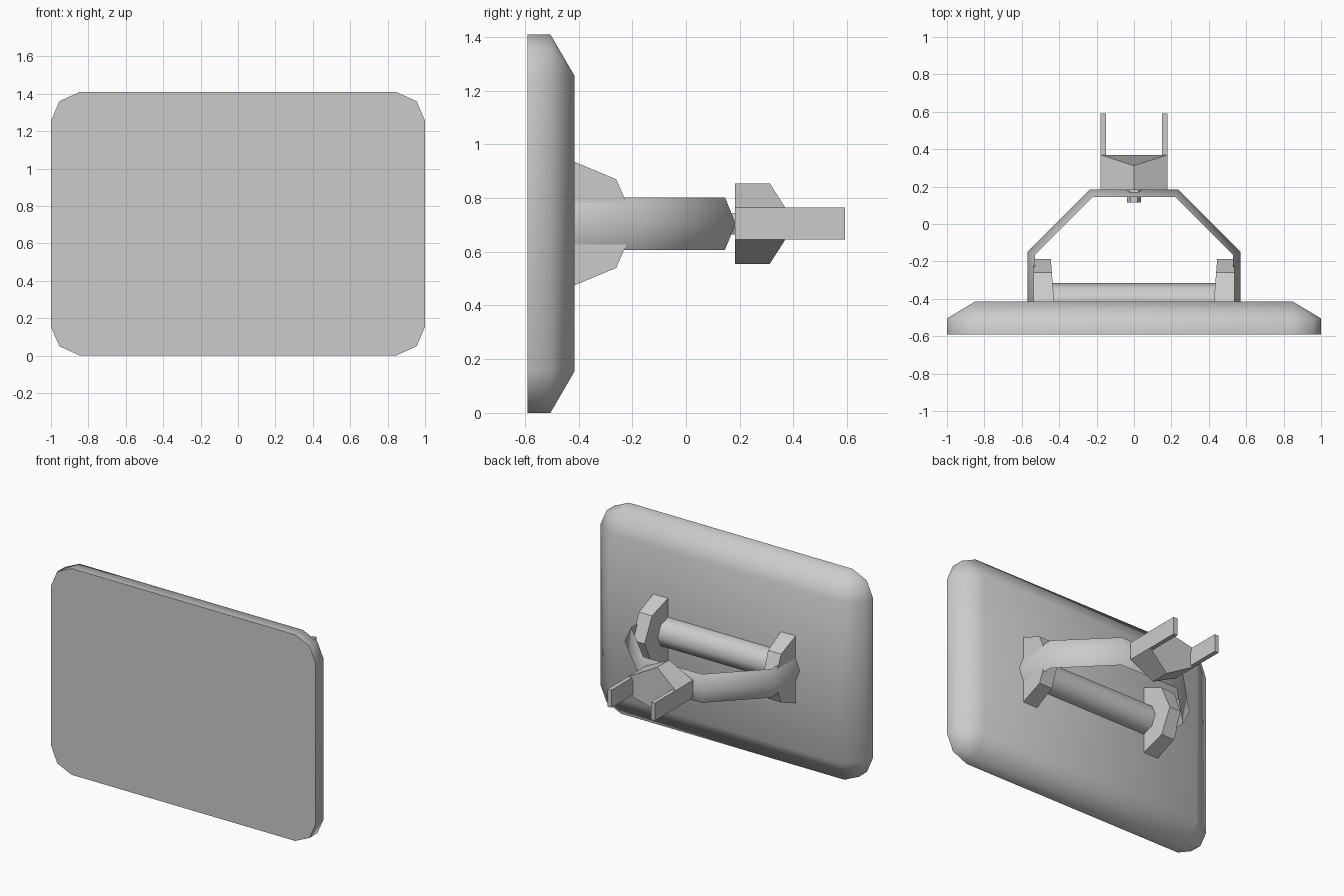
import bpy, bmesh, math

cube = bpy.data.objects.get("Cube")
if cube:
    bpy.data.objects.remove(cube, do_unlink=True)

grey = bpy.data.materials.new("light_grey")
grey.use_nodes = True
COLOR = (0.6, 0.6, 0.6, 1)
grey.diffuse_color = COLOR
grey.node_tree.nodes["Principled BSDF"].inputs["Base Color"].default_value = COLOR

MID = 0.705  # height of the centre line


def loft(name, rings, smooth=None):
    """Skin equal-length rings of points, cap both ends, weld doubles."""
    bm = bmesh.new()
    loops = [[bm.verts.new(p) for p in ring] for ring in rings]
    n = len(loops[0])
    for a, b in zip(loops, loops[1:]):
        for i in range(n):
            j = (i + 1) % n
            bm.faces.new((a[i], a[j], b[j], b[i]))
    bm.faces.new(loops[0])
    bm.faces.new(loops[-1])
    bmesh.ops.remove_doubles(bm, verts=bm.verts, dist=1e-4)
    bmesh.ops.recalc_face_normals(bm, faces=bm.faces)
    mesh = bpy.data.meshes.new(name)
    bm.to_mesh(mesh)
    bm.free()
    obj = bpy.data.objects.new(name, mesh)
    bpy.context.collection.objects.link(obj)
    mesh.materials.append(grey)
    if smooth:
        bpy.ops.object.select_all(action='DESELECT')
        obj.select_set(True)
        bpy.context.view_layer.objects.active = obj
        bpy.ops.object.shade_smooth_by_angle(angle=math.radians(smooth))
    return obj


def circle(radius, sides, turn=0):
    return [(radius * math.cos(2 * math.pi * i / sides + turn),
             radius * math.sin(2 * math.pi * i / sides + turn)) for i in range(sides)]


# Panel: clipped-corner slab whose back chamfers in to a plain rectangle
corner = [(1, 0.55), (0.955, 0.655), (0.845, MID)]
outline, inset = [], []
for sx, sz in ((1, 1), (-1, 1), (-1, -1), (1, -1)):
    pts = corner if sx * sz > 0 else corner[::-1]
    outline += [(sx * x, sz * z + MID) for x, z in pts]
    inset += [(sx * 0.85, sz * 0.55 + MID)] * 3
loft("panel", [[(x, y, z) for x, z in ring]
               for ring, y in ((outline, -0.59), (outline, -0.505), (inset, -0.415))], 62)

# Yoke: bent strap with a ridged outer side
path = [((0.57, -0.43), (0.53, -0.43)), ((0.57, -0.15), (0.53, -0.165)),
        ((0.235, 0.185), (0.22, 0.145))]
path += [tuple((-x, y) for x, y in pair) for pair in reversed(path)]
loft("yoke", [[(*outer, MID), (*inner, MID + 0.098), (*inner, MID - 0.098)]
              for outer, inner in path], 50)

# Side brackets on the panel
profile = [(-0.43, 0.23), (-0.415, 0.23), (-0.26, 0.165), (-0.188, 0),
           (-0.26, -0.165), (-0.415, -0.23), (-0.43, -0.23)]
for side, label in ((1, "left"), (-1, "right")):
    loft(label + "_bracket",
         [[(side * 0.538, y, MID + z) for y, z in profile],
          [(side * (0.46 + 0.08 * y), y, MID + z) for y, z in profile]])

# Hinge bar between the brackets
loft("hinge_bar", [[(x, y - 0.415, MID + z) for y, z in circle(0.1, 8)]
                   for x in (-0.45, 0.45)], 50)

# Clamp block: hexagonal, with a V-shaped back
hexagon = [(0, 0.15), (0.18, 0.06), (0.18, -0.06), (0, -0.15), (-0.18, -0.06), (-0.18, 0.06)]
loft("clamp_block", [[(x, 0.182, MID + z) for x, z in hexagon],
                     [(x, 0.312 + 0.32 * abs(x), MID + z) for x, z in hexagon]])

# Fork prongs
for side, label in ((1, "left"), (-1, "right")):
    loft(label + "_prong", [[(side * x, y, MID + z) for x, z in
                             ((0.15, 0.06), (0.18, 0.06), (0.18, -0.06), (0.15, -0.06))]
                            for y in (0.2, 0.592)])

# Bolt through the yoke
for name, radius, y0, y1 in (("bolt_washer", 0.046, 0.165, 0.19),
                             ("bolt_head", 0.037, 0.115, 0.17)):
    loft(name, [[(x, y, MID + z) for x, z in circle(radius, 6)] for y in (y0, y1)])
